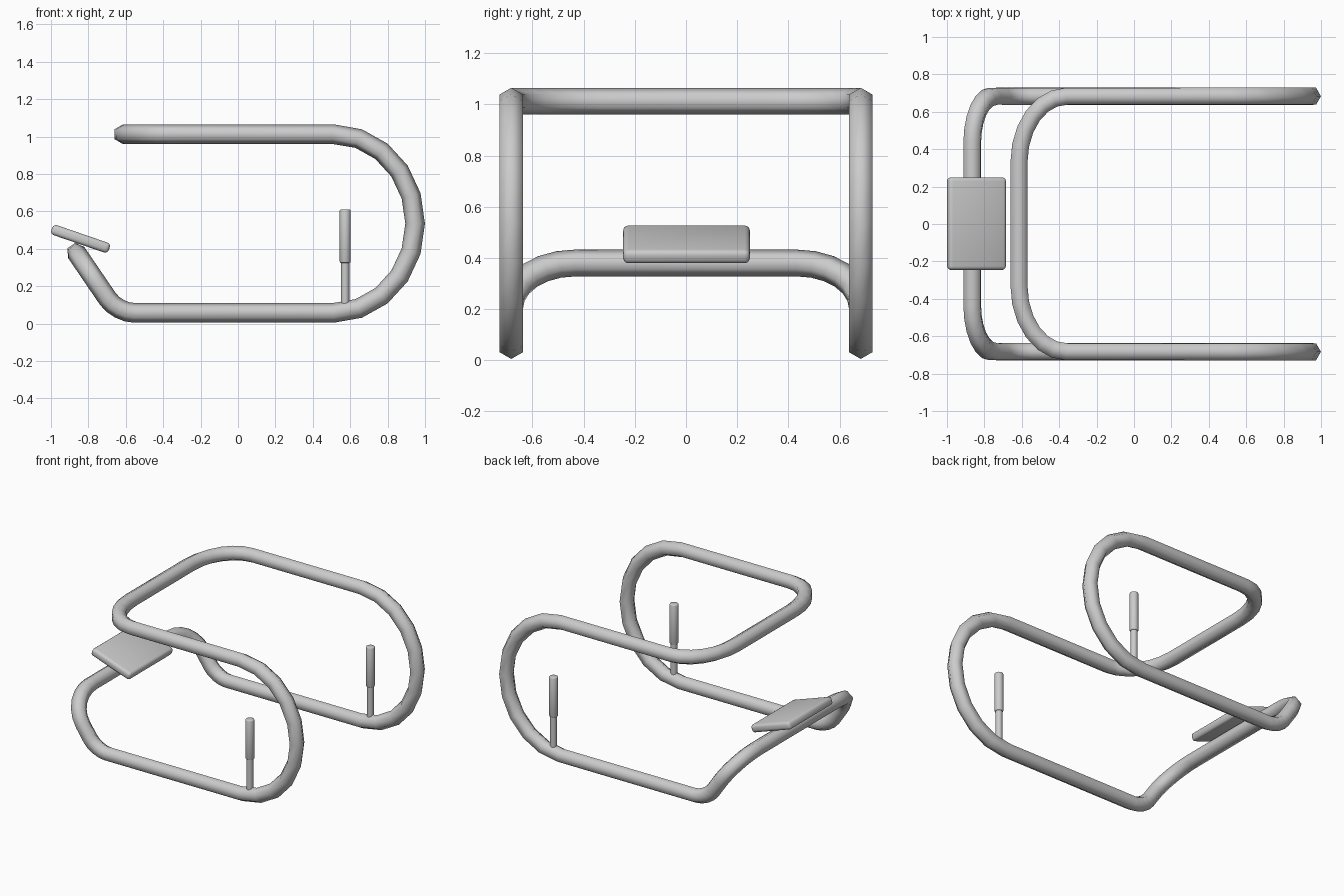
import bpy, bmesh, math
from mathutils import Vector, Quaternion

cube = bpy.data.objects.get("Cube")
if cube:
    bpy.data.objects.remove(cube)

steel = bpy.data.materials.new("grey steel")
steel.use_nodes = True
GREY = (0.6, 0.6, 0.6, 1)
steel.diffuse_color = GREY
steel.node_tree.nodes["Principled BSDF"].inputs["Base Color"].default_value = GREY

SIDE = 0.683      # y of the side tubes
LOW, HIGH = 0.0575, 1.0125
TUBE = 0.0525


def finish(bm, name, angle=50):
    bmesh.ops.recalc_face_normals(bm, faces=bm.faces)
    mesh = bpy.data.meshes.new(name)
    bm.to_mesh(mesh)
    bm.free()
    mesh.materials.append(steel)
    obj = bpy.data.objects.new(name, mesh)
    bpy.context.collection.objects.link(obj)
    bpy.ops.object.select_all(action='DESELECT')
    obj.select_set(True)
    bpy.context.view_layer.objects.active = obj
    bpy.ops.object.shade_smooth_by_angle(angle=math.radians(angle))
    return obj


def arc(start, corner, end, steps):
    """Quarter-ellipse style bend from start to end, tangent to the corner."""
    a, c, b = Vector(start), Vector(corner), Vector(end)
    centre = a + b - c
    return [centre + (a - centre) * math.cos(t) + (b - centre) * math.sin(t)
            for t in (math.pi / 2 * i / steps for i in range(steps + 1))]


def sweep_loop(path, radius, sides, name):
    """Sweep a polygon section along a closed path without twisting."""
    bm = bmesh.new()
    n = len(path)
    tangents = [((path[(i + 1) % n] - path[i]).normalized()
                 + (path[i] - path[i - 1]).normalized()).normalized() for i in range(n)]
    up = Vector((1, 0, 0)).cross(tangents[0]).cross(tangents[0])
    normal = tangents[0].cross(Vector((0, 1, 0))).normalized() if up.length == 0 else None
    normal = normal or NORMAL_START.copy()
    rings = []
    for i, (p, t) in enumerate(zip(path, tangents)):
        if i:
            normal = tangents[i - 1].rotation_difference(t) @ normal
        rings.append([bm.verts.new(p + Quaternion(t, math.tau * k / sides) @ normal * radius)
                      for k in range(sides)])
    for i in range(n):
        a, b = rings[i], rings[(i + 1) % n]
        for k in range(sides):
            m = (k + 1) % sides
            bm.faces.new((a[k], a[m], b[m], b[k]))
    return finish(bm, name, 70)


# Bent tube frame: half path from foot bar to top bar, then mirrored
foot_corner = Vector((-0.865, SIDE, 0.38))
low_corner = Vector((-0.645, SIDE, LOW))
slope = (foot_corner - low_corner).normalized()
NORMAL_START = Vector((0, 1, 0)).cross(slope)
foot_mid = foot_corner - Vector((0, 0.25, 0))

half = arc(foot_mid, foot_corner, foot_corner - slope * 0.2, 6)
half += arc(low_corner + slope * 0.09, low_corner, low_corner + Vector((0.09, 0, 0)), 4)
mid_z = (LOW + HIGH) / 2
half += arc((0.51, SIDE, LOW), (0.947, SIDE, LOW), (0.947, SIDE, mid_z), 5)
half += arc((0.947, SIDE, mid_z), (0.947, SIDE, HIGH), (0.51, SIDE, HIGH), 5)[1:]
half += arc((-0.36, SIDE, HIGH), (-0.615, SIDE, HIGH), (-0.615, 0.33, HIGH), 6)
mirrored = [Vector((p.x, -p.y, p.z)) for p in reversed(half)]
sweep_loop(half + mirrored, TUBE, 6, "tube_frame")


# Upright pegs: thin stem with a thicker sleeve
def cylinder(name, x, y, z0, z1, radius, bevel):
    bm = bmesh.new()
    bmesh.ops.create_cone(bm, cap_ends=True, segments=16, radius1=radius,
                          radius2=radius, depth=z1 - z0)
    bmesh.ops.translate(bm, vec=(x, y, (z0 + z1) / 2), verts=bm.verts)
    if bevel:
        rim = [e for e in bm.edges if abs(e.verts[0].co.z - e.verts[1].co.z) < 1e-5]
        bmesh.ops.bevel(bm, geom=rim, offset=bevel, segments=2, profile=0.5, affect='EDGES')
    finish(bm, name)


for side, y in (("left", SIDE), ("right", -SIDE)):
    cylinder(f"{side}_peg_stem", 0.573, y, 0.06, 0.34, 0.022, 0)
    cylinder(f"{side}_peg_sleeve", 0.573, y, 0.325, 0.61, 0.029, 0.006)

# Tilted foot pad with rounded edges
bm = bmesh.new()
bmesh.ops.create_cube(bm, size=1)
bmesh.ops.scale(bm, vec=(0.325, 0.495, 0.056), verts=bm.verts)
bmesh.ops.bevel(bm, geom=list(bm.edges), offset=0.02, segments=3, profile=0.5, affect='EDGES')
pad = finish(bm, "foot_pad")
pad.rotation_euler.y = math.radians(19)
pad.location = (-0.842, 0.002, 0.453)
